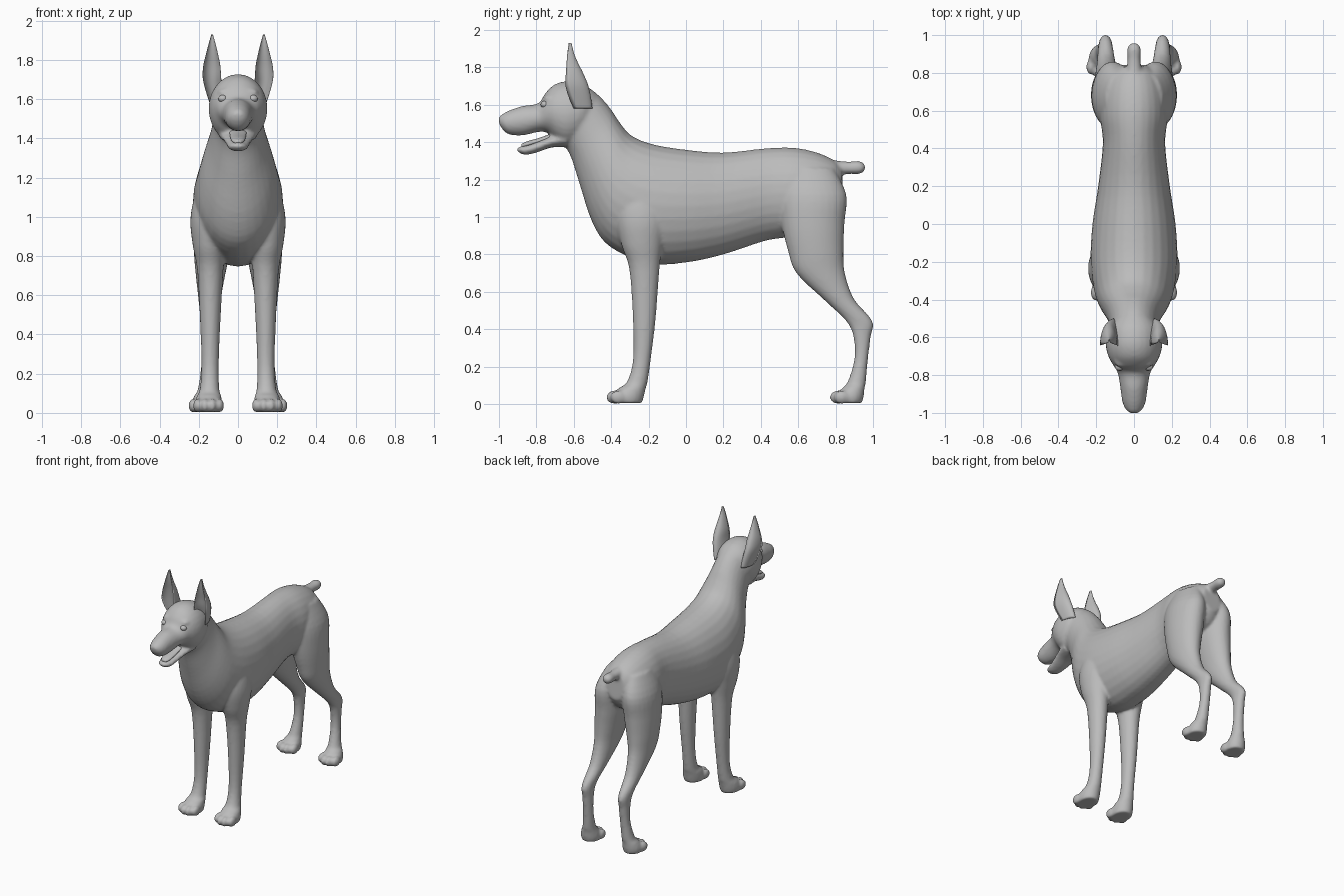
import bpy, bmesh, math
from mathutils import Vector

coat = bpy.data.materials.new("grey_coat")
coat.diffuse_color = (0.5, 0.5, 0.5, 1)
SEG, STEPS = 28, 4


def smooth_rows(rows):
    """Catmull-Rom interpolation between cross-sections."""
    out = []
    for i in range(len(rows) - 1):
        p0, p1, p2, p3 = (rows[max(0, min(len(rows) - 1, i + k))] for k in (-1, 0, 1, 2))
        for s in range(STEPS):
            t = s / STEPS
            out.append([0.5 * (2 * b + (c - a) * t + (2 * a - 5 * b + 4 * c - d) * t * t
                               + (3 * b - a - 3 * c + d) * t ** 3)
                        for a, b, c, d in zip(p0, p1, p2, p3)])
    return out + [list(rows[-1])]


def loft(name, rows, side=1, cup=None):
    """Loft of ellipses; row = (y0, z0, y1, z1, centre x, half width)."""
    bm = bmesh.new()
    rings = []
    for y0, z0, y1, z1, xc, w in smooth_rows(rows):
        ring = []
        for i in range(SEG):
            a = 2 * math.pi * i / SEG
            f = (1 + math.sin(a)) / 2
            if cup is not None:      # crescent section, hollow towards the front
                f = math.sin(a) if math.sin(a) >= 0 else -cup * math.sin(a)
            ring.append(bm.verts.new((side * (xc + w * math.cos(a)),
                                      y0 + (y1 - y0) * f, z0 + (z1 - z0) * f)))
        rings.append(ring)
    for r, q in zip(rings, rings[1:]):
        for i in range(SEG):
            j = (i + 1) % SEG
            bm.faces.new((r[i], r[j], q[j], q[i]))
    bm.faces.new(rings[0])
    bm.faces.new(rings[-1])
    bmesh.ops.recalc_face_normals(bm, faces=bm.faces)
    return finish(name, bm)


def ball(name, loc, size):
    bm = bmesh.new()
    bmesh.ops.create_uvsphere(bm, u_segments=20, v_segments=12, radius=1)
    bmesh.ops.scale(bm, vec=Vector(size), verts=bm.verts)
    bmesh.ops.translate(bm, vec=Vector(loc), verts=bm.verts)
    return finish(name, bm)


def finish(name, bm):
    me = bpy.data.meshes.new(name)
    bm.to_mesh(me)
    bm.free()
    me.materials.append(coat)
    for p in me.polygons:
        p.use_smooth = True
    ob = bpy.data.objects.new(name, me)
    bpy.context.collection.objects.link(ob)
    return ob


def spine(rows):     # (y top, z top, y bottom, z bottom, half width)
    return [(a, b, c, d, 0, w) for a, b, c, d, w in rows]


def limb(rows):      # (z, y front, y back, x inner, x outer)
    return [(f, z, b, z, (i + o) / 2, (o - i) / 2) for z, f, b, i, o in rows]


skin = []

# torso and neck
skin.append(loft("torso", spine([
    (.83, 1.27, .845, 1.08, .07), (.79, 1.305, .79, 1.0, .13), (.70, 1.345, .69, .95, .165),
    (.58, 1.37, .55, .895, .178), (.43, 1.368, .42, .872, .165), (.2, 1.345, .2, .80, .19),
    (0, 1.36, 0, .757, .22), (-.18, 1.39, -.2, .752, .23), (-.29, 1.435, -.405, .84, .212),
    (-.35, 1.50, -.5, .97, .185), (-.40, 1.575, -.57, 1.18, .145),
    (-.46, 1.645, -.615, 1.32, .127), (-.53, 1.70, -.66, 1.40, .125)])))

# skull and upper muzzle
skin.append(loft("head", spine([
    (-.49, 1.67, -.50, 1.50, .09), (-.55, 1.71, -.55, 1.42, .135), (-.63, 1.727, -.63, 1.375, .15),
    (-.70, 1.71, -.69, 1.40, .138), (-.75, 1.665, -.74, 1.45, .112),
    (-.79, 1.608, -.79, 1.455, .086), (-.87, 1.595, -.87, 1.437, .072),
    (-.94, 1.572, -.94, 1.44, .062), (-.985, 1.548, -.975, 1.462, .045),
    (-1.002, 1.53, -.998, 1.495, .022)])))
skin.append(ball("nose", (0, -.972, 1.522), (.04, .03, .03)))

# lower jaw
skin.append(loft("jaw", spine([
    (-.64, 1.46, -.64, 1.375, .10), (-.72, 1.435, -.72, 1.372, .082), (-.79, 1.408, -.79, 1.348, .064),
    (-.85, 1.386, -.85, 1.333, .052), (-.885, 1.378, -.885, 1.34, .038),
    (-.905, 1.367, -.905, 1.355, .015)])))

# docked tail
skin.append(loft("tail", spine([
    (.74, 1.32, .74, 1.20, .06), (.80, 1.303, .81, 1.225, .043), (.87, 1.297, .87, 1.23, .035),
    (.92, 1.30, .92, 1.23, .037), (.948, 1.29, .945, 1.237, .028), (.96, 1.273, .958, 1.255, .012)])))

FRONT = limb([
    (1.22, -.33, -.12, .06, .17), (1.1, -.36, -.10, .05, .222), (.98, -.37, -.10, .055, .243),
    (.85, -.345, -.125, .065, .23), (.72, -.303, -.142, .075, .207), (.455, -.284, -.162, .09, .193),
    (.24, -.283, -.188, .098, .186), (.12, -.315, -.205, .095, .195),
    (.085, -.36, -.215, .085, .21), (.04, -.40, -.225, .08, .22), (.005, -.40, -.235, .085, .215)])

HIND = limb([
    (1.26, .52, .79, .02, .15), (1.12, .50, .858, .008, .213), (.97, .51, .848, .012, .227),
    (.82, .545, .842, .04, .225), (.70, .59, .85, .066, .215), (.56, .735, .90, .092, .20),
    (.445, .855, .997, .112, .19), (.36, .895, .988, .115, .187), (.24, .90, .973, .118, .188),
    (.12, .865, .962, .118, .205), (.085, .835, .955, .112, .225),
    (.04, .80, .95, .105, .24), (.005, .80, .94, .11, .235)])

for s, tag in ((1, "left"), (-1, "right")):
    skin.append(loft("front_leg_" + tag, FRONT, s))
    skin.append(loft("hind_leg_" + tag, HIND, s))
    # four toes on each paw
    for xc, yf in ((.15, -.385), (.173, .81)):
        for k in (-1.5, -.5, .5, 1.5):
            dy = .022 if abs(k) > 1 else 0
            skin.append(ball("toe", (s * (xc + k * .037), yf + dy, .037), (.024, .042, .036)))
    # brow ridge
    skin.append(ball("brow", (s * .065, -.725, 1.635), (.04, .035, .02)))
    # upright ear with a hollow front
    loft("ear_" + tag, limb([
        (1.58, -.60, -.50, .075, .145), (1.65, -.63, -.51, .08, .167), (1.71, -.645, -.525, .086, .18),
        (1.77, -.642, -.55, .09, .177), (1.83, -.638, -.58, .102, .163),
        (1.88, -.634, -.60, .114, .15), (1.93, -.627, -.612, .128, .136)]), s, cup=.55)
    # eye
    ball("eye_" + tag, (s * .077, -.755, 1.602), (.024, .022, .019))

# tongue
loft("tongue", spine([
    (-.70, 1.455, -.70, 1.425, .045), (-.78, 1.425, -.78, 1.395, .04),
    (-.85, 1.405, -.85, 1.375, .034), (-.88, 1.39, -.88, 1.37, .015)]))

# fuse all the body volumes into one smooth skin
bpy.ops.object.select_all(action='DESELECT')
for ob in skin:
    ob.select_set(True)
body = skin[0]
bpy.context.view_layer.objects.active = body
bpy.ops.object.join()
body.name = "body"
fuse = body.modifiers.new("fuse", 'REMESH')
fuse.mode = 'VOXEL'
fuse.voxel_size = 0.01
fuse.use_smooth_shade = True
relax = body.modifiers.new("relax", 'SMOOTH')
relax.factor = 0.5
relax.iterations = 6
for m in ("fuse", "relax"):
    bpy.ops.object.modifier_apply(modifier=m)
for p in body.data.polygons:
    p.use_smooth = True
